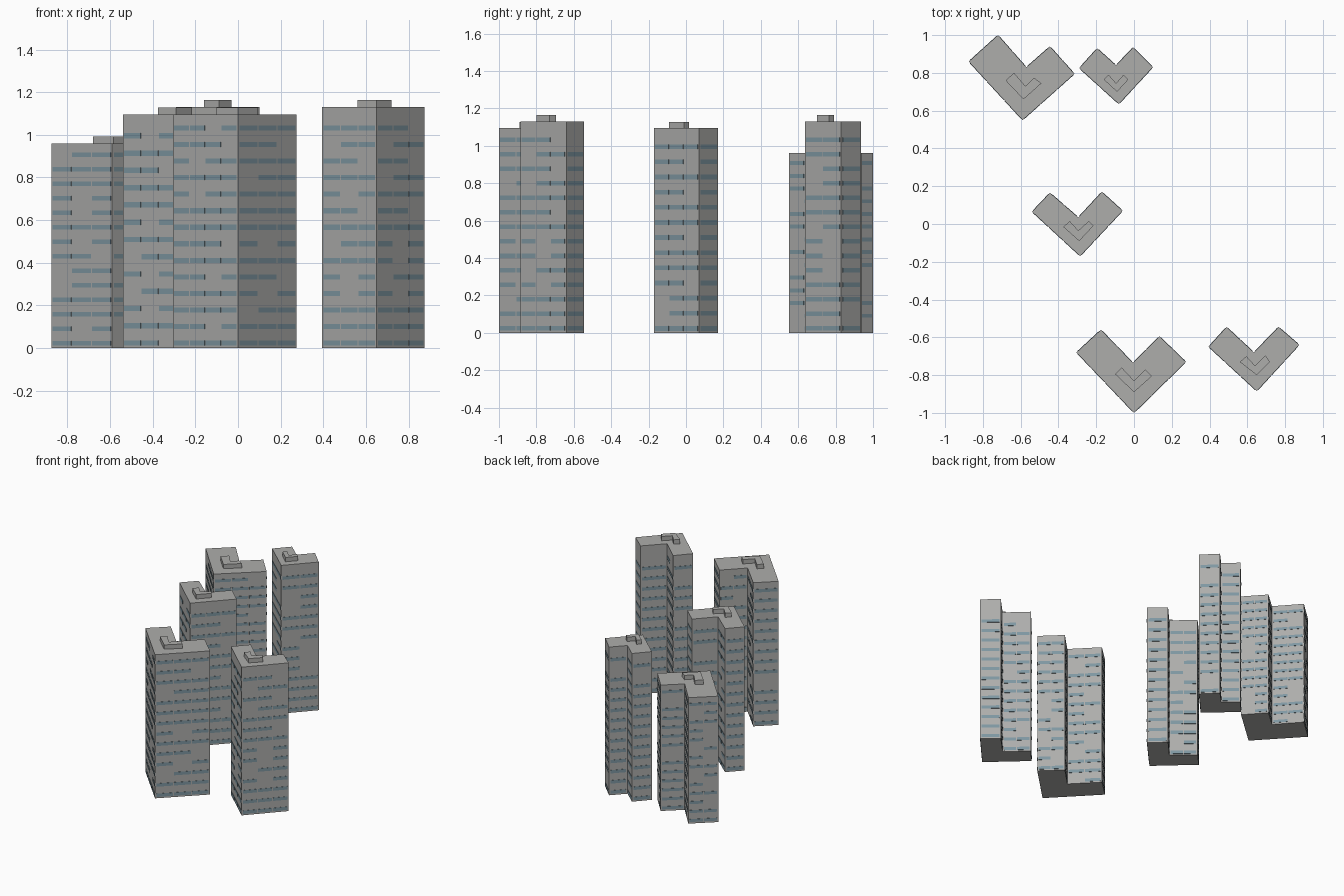
import bpy, bmesh, math, random
from mathutils import Vector, Matrix

random.seed(7)
cube = bpy.data.objects.get("Cube")
if cube:
    bpy.data.objects.remove(cube, do_unlink=True)


def material(name, rgb):
    m = bpy.data.materials.new(name)
    m.use_nodes = True
    m.diffuse_color = (*rgb, 1)
    m.node_tree.nodes["Principled BSDF"].inputs["Base Color"].default_value = (*rgb, 1)
    return m


CONCRETE = material("concrete grey", (0.42, 0.42, 0.41))
GLASS = material("window blue", (0.21, 0.31, 0.36))


def finish(name, bm, mat):
    bmesh.ops.recalc_face_normals(bm, faces=bm.faces)
    mesh = bpy.data.meshes.new(name)
    bm.to_mesh(mesh)
    bm.free()
    mesh.materials.append(mat)
    bpy.context.collection.objects.link(bpy.data.objects.new(name, mesh))


def prism(name, outline, z0, z1):
    """Extrude a flat outline upward."""
    bm = bmesh.new()
    base = bm.faces.new([bm.verts.new((x, y, z0)) for x, y in outline])
    up = bmesh.ops.extrude_face_region(bm, geom=[base], use_keep_orig=True)["geom"]
    bmesh.ops.translate(bm, vec=(0, 0, z1 - z0),
                        verts=[v for v in up if isinstance(v, bmesh.types.BMVert)])
    finish(name, bm, CONCRETE)


def row_pattern(cells):
    """Most rows are full, the others lose one window."""
    row = [True] * cells
    if random.random() < (0.4 if cells > 1 else 0.12):
        row[random.randrange(cells)] = False
    return row


def windows(name, outline, rows, step):
    """Thin glass strips in rows on every wall."""
    bm = bmesh.new()
    for i, start in enumerate(outline):
        a, b = Vector(start), Vector(outline[(i + 1) % len(outline)])
        along = b - a
        cells = max(1, round(along.length / 0.125))
        width = (along.length - 0.012) / cells
        turn = Matrix.Rotation(math.atan2(along.y, along.x), 4, "Z")
        for r in range(rows):
            for c, lit in enumerate(row_pattern(cells)):
                if not lit:
                    continue
                p = a + along.normalized() * (0.006 + width * (c + 0.5))
                place = Matrix.Translation((p.x, p.y, 0.023 + r * step))
                size = Matrix.Diagonal((width - 0.007, 0.004, step * 0.31, 1))
                bmesh.ops.create_cube(bm, size=1, matrix=place @ turn @ size)
    finish(name, bm, GLASS)


# Each tower: V outline, rooftop outline, height, window rows, row spacing
towers = {
    "back_right": (
        [(-.59, .55), (-.315, .795), (-.445, .94), (-.57, .83), (-.72, 1), (-.875, .86)],
        [(-.585, .66), (-.49, .745), (-.53, .775), (-.575, .73), (-.635, .80), (-.68, .76)],
        .96, 14, .068),
    "back_middle": (
        [(-.08, .635), (.10, .83), (-.005, .935), (-.095, .84), (-.195, .93), (-.29, .825)],
        [(-.09, .70), (-.03, .765), (-.055, .79), (-.095, .745), (-.135, .79), (-.16, .765)],
        1.13, 14, .0776),
    "centre": (
        [(-.285, -.17), (-.06, .07), (-.17, .17), (-.295, .035), (-.445, .165), (-.54, .065)],
        [(-.29, -.09), (-.215, -.01), (-.24, .015), (-.295, -.035), (-.34, .015), (-.375, -.015)],
        1.095, 13, .081),
    "front_middle": (
        [(0, -1), (.275, -.73), (.135, -.595), (-.005, -.735), (-.175, -.56), (-.305, -.68)],
        [(0, -.89), (.095, -.805), (.06, -.77), (0, -.83), (-.065, -.76), (-.10, -.795)],
        1.095, 14, .0776),
    "front_left": (
        [(.65, -.885), (.875, -.64), (.765, -.545), (.635, -.68), (.49, -.545), (.395, -.65)],
        [(.65, -.80), (.72, -.73), (.695, -.695), (.64, -.75), (.595, -.70), (.56, -.73)],
        1.13, 14, .0776),
}

for label, (walls, roof, height, rows, step) in towers.items():
    prism(label + "_tower", walls, 0, height)
    prism(label + "_roof_block", roof, height - 0.005, height + 0.033)
    windows(label + "_windows", walls, rows, step)
